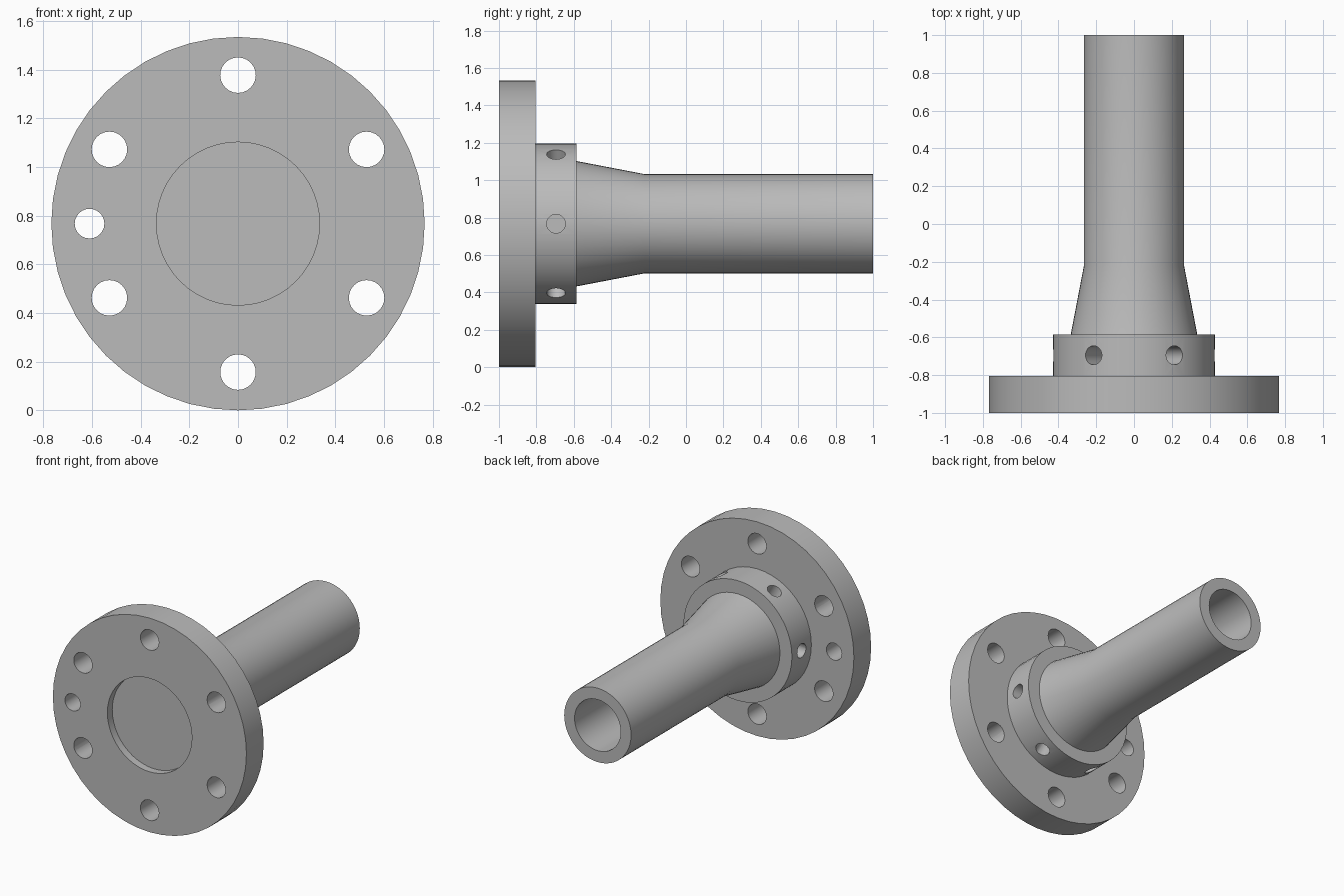
import bpy
import bmesh
from math import cos, sin, pi, radians
from mathutils import Matrix, Vector

default = bpy.data.objects.get("Cube")
if default:
    bpy.data.objects.remove(default)

CENTRE = Vector((0, 0, 0.767))
SEGMENTS = 48

steel = bpy.data.materials.new("grey_steel")
steel.use_nodes = True
steel.diffuse_color = (0.5, 0.5, 0.5, 1)
steel.node_tree.nodes["Principled BSDF"].inputs["Base Color"].default_value = (0.5, 0.5, 0.5, 1)


def make_object(name, bm):
    mesh = bpy.data.meshes.new(name)
    bmesh.ops.recalc_face_normals(bm, faces=bm.faces)
    bm.to_mesh(mesh)
    bm.free()
    mesh.materials.append(steel)
    obj = bpy.data.objects.new(name, mesh)
    bpy.context.collection.objects.link(obj)
    return obj


def lathe(name, profile):
    """Turn a (radius, y) profile about the long axis."""
    bm = bmesh.new()
    verts = [bm.verts.new(CENTRE + Vector((r, y, 0))) for r, y in profile]
    edges = [bm.edges.new(pair) for pair in zip(verts, verts[1:])]
    bmesh.ops.spin(bm, geom=verts + edges, cent=CENTRE, axis=(0, 1, 0),
                   angle=2 * pi, steps=SEGMENTS, use_merge=True)
    bmesh.ops.remove_doubles(bm, verts=bm.verts, dist=0.0001)
    return make_object(name, bm)


def add_drill(bm, direction, position, radius, depth):
    """Add one cylinder along the direction, centred at the position."""
    turn = direction.to_track_quat("Z", "Y").to_matrix().to_4x4()
    bmesh.ops.create_cone(bm, cap_ends=True, segments=24, radius1=radius,
                          radius2=radius, depth=depth,
                          matrix=Matrix.Translation(position) @ turn)


def around(angle):
    return Vector((cos(radians(angle)), 0, sin(radians(angle))))


# Flange with front recess, collar, tapered neck and bored tube in one turning
body = lathe("flanged_tube", [
    (0, -0.945), (0.335, -0.945), (0.335, -1), (0.767, -1),
    (0.767, -0.805), (0.43, -0.805), (0.43, -0.585), (0.335, -0.585),
    (0.265, -0.22), (0.265, 1), (0.183, 1), (0.183, -0.8), (0, -0.8)])

# Drills: six bolt holes, one locating hole, six blind holes round the collar
drills = bmesh.new()
along = Vector((0, 1, 0))
for i in range(6):
    bolt = CENTRE + around(30 + 60 * i) * 0.61 - along * 0.9
    add_drill(drills, along, bolt, 0.073, 0.5)
    out = around(60 * i)
    add_drill(drills, out, CENTRE + out * 0.4 - along * 0.695, 0.05, 0.3)
add_drill(drills, along, CENTRE + Vector((-0.61, -0.9, 0)), 0.061, 0.5)
cutter = make_object("hole_cutter", drills)
cutter.hide_render = True

# Cut the holes, then discard the cutter
cut = body.modifiers.new("holes", "BOOLEAN")
cut.operation = "DIFFERENCE"
cut.solver = "EXACT"
cut.object = cutter
bpy.context.view_layer.objects.active = body
body.select_set(True)
bpy.ops.object.modifier_apply(modifier=cut.name)
bpy.data.objects.remove(cutter)

# Smooth round walls with crisp rims
bpy.ops.object.shade_smooth_by_angle(angle=radians(30))
